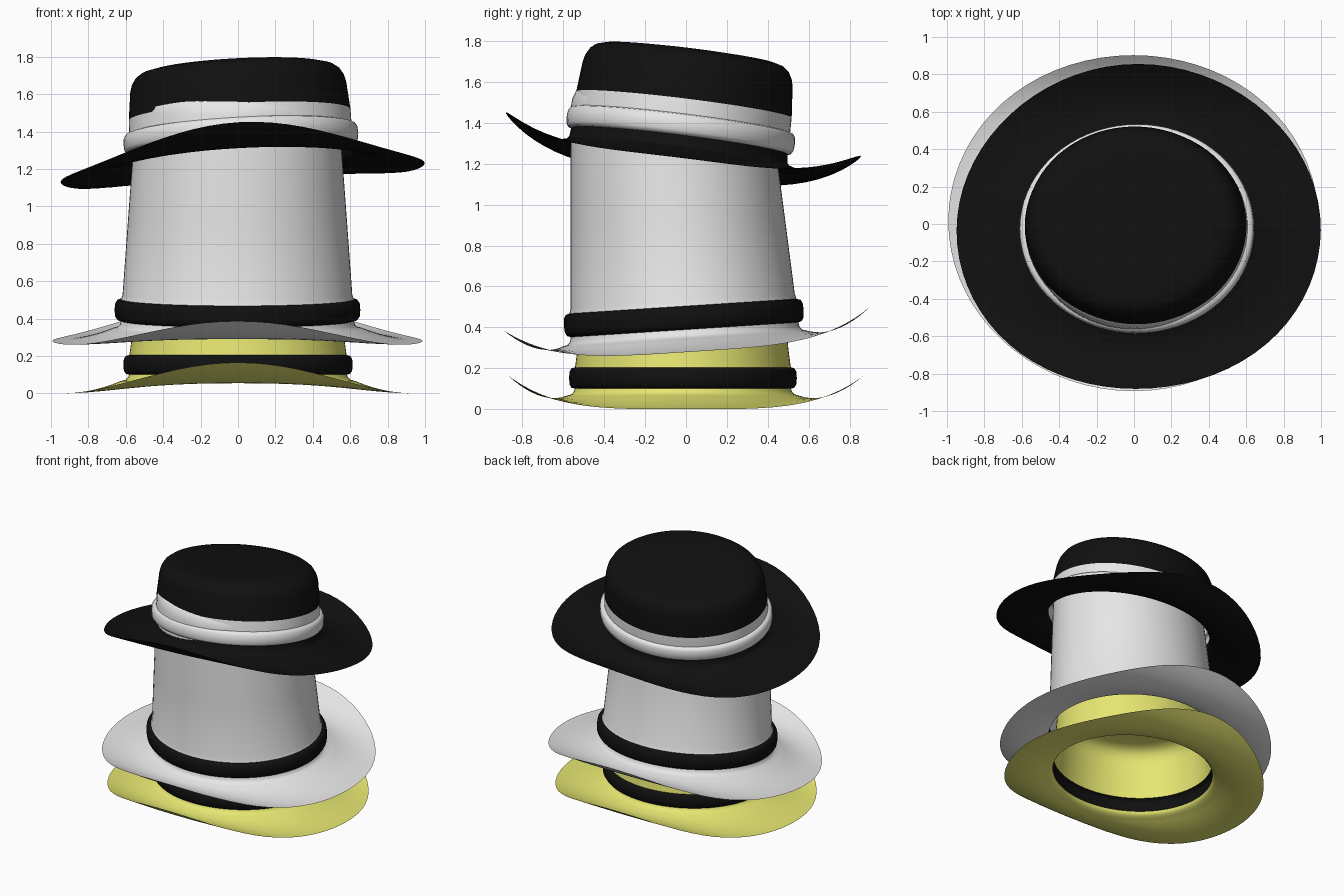
import bpy, bmesh, math

if "Cube" in bpy.data.objects:
    bpy.data.objects.remove(bpy.data.objects["Cube"])

SEG = 72


def material(name, rgb):
    m = bpy.data.materials.new(name)
    m.diffuse_color = (*rgb, 1.0)
    m.use_nodes = True
    m.node_tree.nodes["Principled BSDF"].inputs["Base Color"].default_value = m.diffuse_color
    return m


YELLOW = material("yellow felt", (0.80, 0.80, 0.17))
WHITE = material("white felt", (0.80, 0.80, 0.80))
BLACK = material("black felt", (0.005, 0.005, 0.005))


def hat(name, felt, ribbon, brim, crown, wall, loc, tilt, band=(0.11, 0.21), strip=None):
    """One thin-shelled hat: curled brim, ribbon bulge and tapered crown.
    brim, crown: half sizes (x, y); wall: (scale, height) points above the ribbon."""
    bm = bmesh.new()
    foot = 0.065
    yo = -0.015
    rows = []

    def ring(fn):
        rows.append([bm.verts.new(fn(2 * math.pi * i / SEG)) for i in range(SEG)])

    # brim: curls up at front and back, droops at the sides
    n = 10
    for k in range(n + 1):
        t = 1 - k / n

        def brim_point(a, t=t):
            c, s = math.cos(a), math.sin(a)
            x = c * (crown[0] * 1.05 * (1 - t) + brim[0] * t)
            y = s * (crown[1] * 1.05 * (1 - t) + brim[1] * t) + yo * (1 - t)
            z = foot * (1 - t) ** 2 + 0.165 * s ** 4 * t ** 1.6
            return x, y, z
        ring(brim_point)

    # crown profile with the rounded ribbon
    b0, b1 = band
    h = b1 - b0
    profile = [(1.0, foot + 0.008), (0.978, foot + 0.022), (0.97, b0),
               (1.0, b0 + 0.05 * h), (1.017, b0 + 0.2 * h), (1.022, b0 + 0.5 * h),
               (1.017, b0 + 0.8 * h), (1.0, b0 + 0.95 * h), (0.968, b1)]
    first_band = len(rows) + 2
    last_band = first_band + 6
    for f, z in profile + wall:
        ring(lambda a, f=f, z=z: (crown[0] * f * math.cos(a),
                                  crown[1] * f * math.sin(a) + yo, z))

    # skin the rows; ribbon rows get the second colour
    for r in range(len(rows) - 1):
        ribbon_row = first_band <= r < last_band or (strip and last_band <= r < last_band + strip)
        for i in range(SEG):
            j = (i + 1) % SEG
            f = bm.faces.new((rows[r][i], rows[r][j], rows[r + 1][j], rows[r + 1][i]))
            f.material_index = 1 if ribbon_row else 0
    tip = bm.verts.new((0, yo, wall[-1][1] + 0.003))
    for i in range(SEG):
        bm.faces.new((rows[-1][i], rows[-1][(i + 1) % SEG], tip))

    me = bpy.data.meshes.new(name)
    bm.to_mesh(me)
    bm.free()
    me.materials.append(felt)
    me.materials.append(ribbon)
    ob = bpy.data.objects.new(name, me)
    bpy.context.collection.objects.link(ob)
    ob.location = loc
    ob.rotation_euler = [math.radians(v) for v in tilt]
    bpy.ops.object.select_all(action='DESELECT')
    ob.select_set(True)
    bpy.context.view_layer.objects.active = ob
    bpy.ops.object.shade_smooth_by_angle(angle=math.radians(45))
    return ob


def rounded_top(f, h):
    """Soft shoulder and flat top ending at height h."""
    return [(f, h - 0.11), (f - 0.015, h - 0.075), (f - 0.05, h - 0.04),
            (f - 0.10, h - 0.018), (f - 0.18, h - 0.006), (f - 0.35, h)]


# bottom hat
hat("yellow_hat", YELLOW, BLACK, (0.94, 0.87), (0.60, 0.545),
    [(0.945, 0.30)] + rounded_top(0.925, 0.58), (0, 0, 0), (0, 0, 0), band=(0.10, 0.205))

# tall middle hat, tipped slightly forward
hat("tall_white_hat", WHITE, BLACK, (0.99, 0.90), (0.643, 0.575),
    [(0.955, 0.25), (0.91, 0.65), (0.87, 1.0)] + rounded_top(0.84, 1.35),
    (-0.003, 0.015, 0.28), (3.7, 0, 0), band=(0.11, 0.225))

# top hat of the stack, tipped backward and sideways, with a wide white ribbon
hat("black_hat", BLACK, WHITE, (0.975, 0.875), (0.615, 0.55),
    [(0.965, 0.31)] + rounded_top(0.94, 0.57),
    (0.025, -0.033, 1.18), (-7, -3, 0), band=(0.13, 0.235), strip=1)
